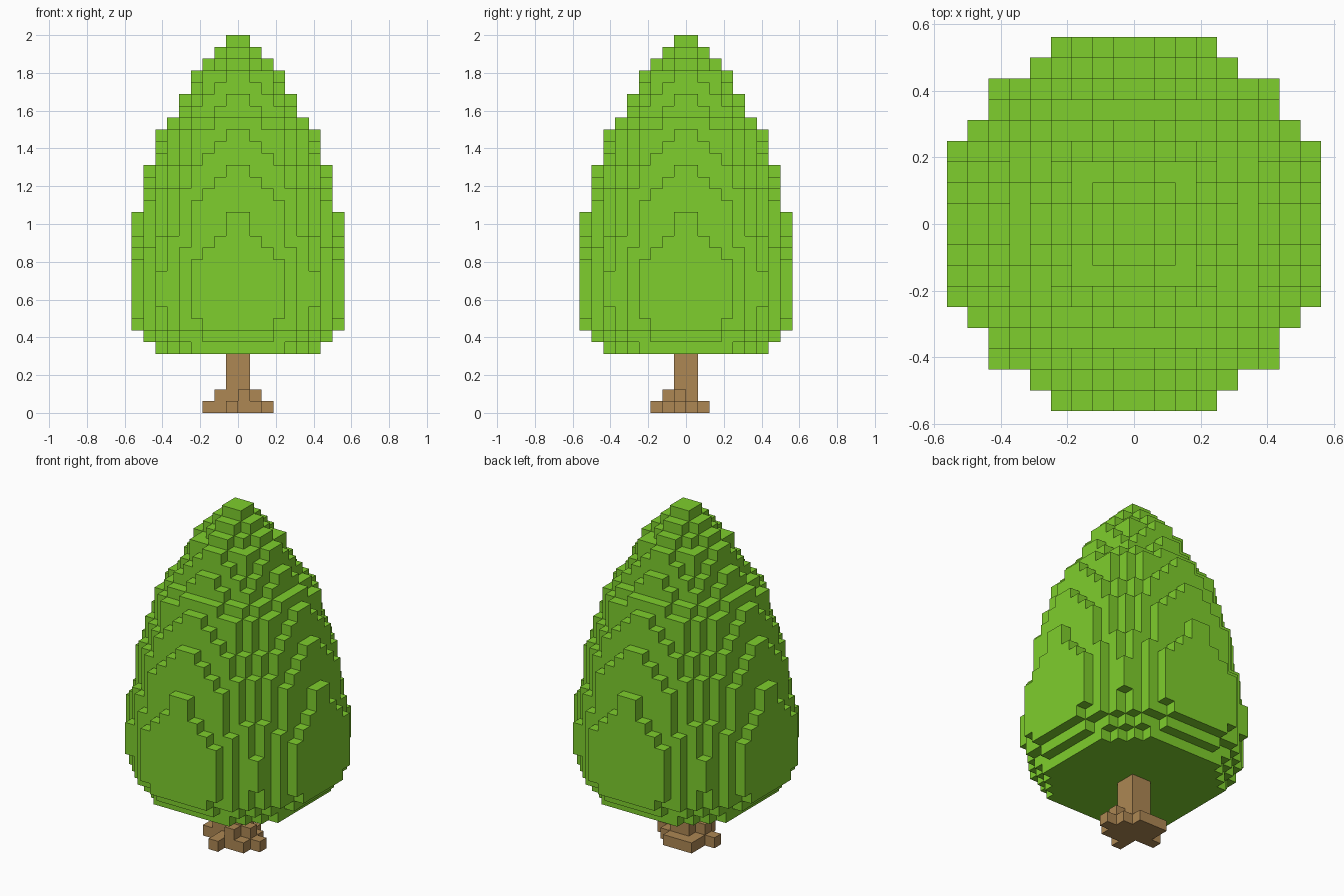
import bpy, bmesh
from mathutils import Vector

if "Cube" in bpy.data.objects:
    bpy.data.objects.remove(bpy.data.objects["Cube"])

V = 1 / 16  # size of one block


def material(name, rgb):
    m = bpy.data.materials.new(name)
    m.diffuse_color = (*rgb, 1)
    m.use_nodes = True
    m.node_tree.nodes["Principled BSDF"].inputs["Base Color"].default_value = m.diffuse_color
    return m


def block_object(name, cells, mat):
    """Joined blocks, keeping only the outside faces."""
    bm = bmesh.new()
    corners = {}

    def vert(p):
        key = tuple(round(c) for c in p)
        if key not in corners:
            corners[key] = bm.verts.new(Vector(key) * V)
        return corners[key]

    for cell in sorted(cells):
        centre = Vector(cell) + Vector((0.5, 0.5, 0.5))
        for axis in range(3):
            for sign in (-1, 1):
                step = Vector((0, 0, 0))
                step[axis] = sign
                if tuple(int(c) for c in Vector(cell) + step) in cells:
                    continue
                u, w = Vector((0, 0, 0)), Vector((0, 0, 0))
                u[(axis + 1) % 3] = 0.5
                w[(axis + 2) % 3] = 0.5 * sign
                mid = centre + step * 0.5
                bm.faces.new([vert(mid + a * u + b * w)
                              for a, b in ((-1, -1), (1, -1), (1, 1), (-1, 1))])
    mesh = bpy.data.meshes.new(name)
    bm.to_mesh(mesh)
    bm.free()
    mesh.materials.append(mat)
    obj = bpy.data.objects.new(name, mesh)
    bpy.context.collection.objects.link(obj)
    return obj


leaf_green = material("leaf_green", (0.21, 0.62, 0.026))
bark_brown = material("bark_brown", (0.417, 0.242, 0.087))

# Foliage: round block layers, squared radius of each layer from the bottom up
FIRST_LAYER = 5
RADII_SQ = [56, 67, 80, 86.3, 87, 87, 87, 86.3, 81, 77, 74, 73, 70, 66, 62, 58,
            51, 47, 43.5, 37, 26, 21, 16, 13, 7, 3, 1]
foliage = set()
for i, r2 in enumerate(RADII_SQ):
    for x in range(-9, 9):
        for y in range(-9, 9):
            cx, cy = abs(x + 0.5), abs(y + 0.5)
            if cx * cx + cy * cy + 0.05 * cx * cy <= r2:
                foliage.add((x, y, FIRST_LAYER + i))
block_object("foliage", foliage, leaf_green)

# Trunk: square post with a flared foot and a few uneven roots
trunk = {(x, y, z) for x in (-1, 0) for y in (-1, 0) for z in range(FIRST_LAYER)}
trunk |= {(x, y, 0) for x in range(-2, 2) for y in range(-2, 2)
          if (x, y) not in ((-2, -2), (1, 1))}
trunk |= {(-3, -1, 0), (2, -1, 0), (-1, -3, 0)}
trunk |= {(-2, -1, 1), (1, -1, 1), (0, -2, 1)}
block_object("trunk", trunk, bark_brown)
